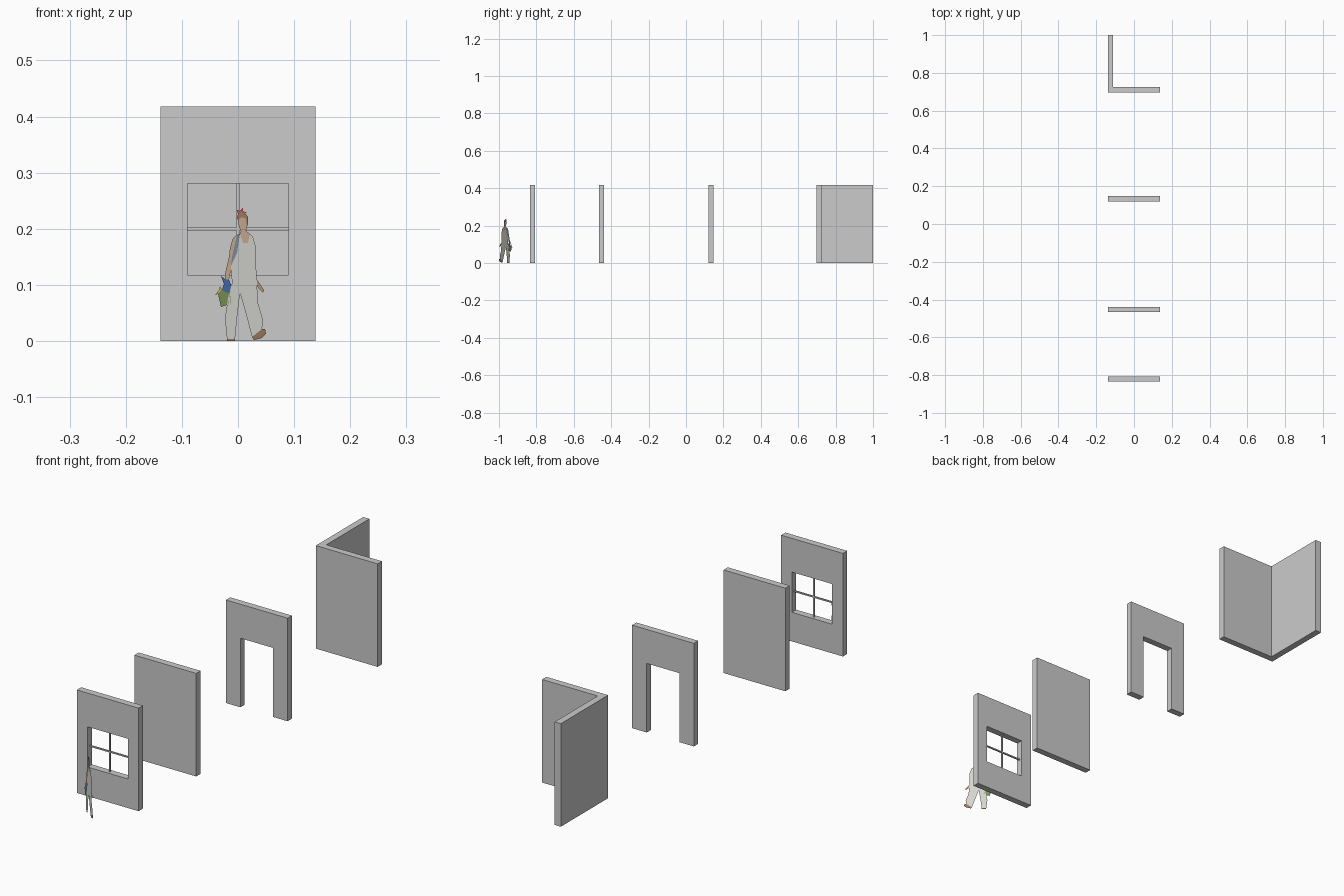
import bpy, bmesh
from mathutils import Vector

if "Cube" in bpy.data.objects:
    bpy.data.objects.remove(bpy.data.objects["Cube"])

W, H, T = 0.1385, 0.418, 0.0275   # half width, height, thickness of the walls


def make_object(name, points, faces, extrude=None, color=None):
    """Flat faces from points, optionally extruded into a solid."""
    bm = bmesh.new()
    vs = [bm.verts.new(p) for p in points]
    fs = [bm.faces.new([vs[i] for i in f]) for f in faces]
    if extrude:
        ext = bmesh.ops.extrude_face_region(bm, geom=fs, use_keep_orig=True)["geom"]
        moved = [g for g in ext if isinstance(g, bmesh.types.BMVert)]
        bmesh.ops.translate(bm, verts=moved, vec=Vector(extrude))
        bmesh.ops.recalc_face_normals(bm, faces=bm.faces[:])
    mesh = bpy.data.meshes.new(name)
    bm.to_mesh(mesh)
    bm.free()
    obj = bpy.data.objects.new(name, mesh)
    bpy.context.collection.objects.link(obj)
    if color:
        mat = bpy.data.materials.get(str(color)) or bpy.data.materials.new(str(color))
        mat.diffuse_color = (*color, 1)
        mat.use_nodes = True
        mat.node_tree.nodes["Principled BSDF"].inputs["Base Color"].default_value = mat.diffuse_color
        mesh.materials.append(mat)
    return obj


def wall(name, y, outline, faces=None):
    """Wall standing across x, front side at y."""
    pts = [(x, y, z) for x, z in outline]
    return make_object(name, pts, faces or [range(len(pts))], (0, T, 0))


def rect(x0, x1, z0, z1):
    return [(x0, z0), (x1, z0), (x1, z1), (x0, z1)]


# window wall: ring around the opening
Y_WIN = -0.835
X_WIN, Z0, Z1 = 0.09, 0.118, 0.281
ring = [(i, (i + 1) % 4, (i + 1) % 4 + 4, i + 4) for i in range(4)]
wall("window_wall", Y_WIN, rect(-W, W, 0, H) + rect(-X_WIN, X_WIN, Z0, Z1), ring)

# window bars: one cross-shaped piece in the middle of the wall
b, zc = 0.0026, (Z0 + Z1) / 2
cross = [(-b, Z0), (b, Z0), (b, zc - b), (X_WIN, zc - b), (X_WIN, zc + b), (b, zc + b),
         (b, Z1), (-b, Z1), (-b, zc + b), (-X_WIN, zc + b), (-X_WIN, zc - b), (-b, zc - b)]
make_object("window_bars", [(x, Y_WIN + T / 2 - 0.003, z) for x, z in cross],
            [range(12)], (0, 0.006, 0))

# plain wall and doorway wall
wall("plain_wall", -0.466, rect(-W, W, 0, H))
D, DH = 0.073, 0.28
wall("doorway_wall", 0.12, [(-W, 0), (-D, 0), (-D, DH), (D, DH), (D, 0),
                            (W, 0), (W, H), (-W, H)])

# corner wall: L-shaped plan pulled up
yc = 0.697
plan = [(-W, yc), (W, yc), (W, yc + T), (-W + T, yc + T), (-W + T, 1), (-W, 1)]
make_object("corner_wall", [(x, y, 0) for x, y in plan], [range(6)], (0, 0, H))


# flat cut-out worker with basket, on a slanted upright plane
def cutout(name, color, outline):
    pts = []
    for u, v in outline:   # u right, v up, in small drawing units
        x = u / 561
        pts.append((x, -0.96 - 0.8 * x, v / 561))
    return make_object(name, pts, [range(len(pts))], None, color)


SKIN, HAIR = (0.62, 0.44, 0.31), (0.36, 0.22, 0.13)
BLUE, SHOE = (0.22, 0.29, 0.36), (0.33, 0.2, 0.12)
cutout("overalls", (0.68, 0.68, 0.64), [
    (2, 107), (5, 98), (10, 98), (12, 107), (15, 104), (18, 93), (18, 76), (19, 56),
    (20, 38), (25, 21), (24, 12), (14, 4), (8, 27), (2, 48), (-1, 23), (-3, 2),
    (-11, 2), (-13, 23), (-10, 43), (-6, 58), (-7, 75), (-1, 88)])
cutout("shirt", BLUE, [(2, 107), (-1, 88), (-7, 75), (-6, 84), (-3, 97), (-1, 106)])
cutout("neck", SKIN, [(2, 107), (3, 110), (8, 110), (12, 107), (10, 98), (5, 98)])
cutout("face", SKIN, [(3, 110), (1, 114), (0, 121), (4, 124), (8, 122), (9, 114), (8, 110)])
cutout("hair", HAIR, [(0, 121), (-1, 123), (0, 127), (3, 129), (7, 128), (10, 124),
                      (10, 117), (9, 114), (8, 122), (4, 124)])
cutout("head_scarf", (0.7, 0.1, 0.16), [(0, 127), (-1, 131), (2, 130), (5, 133), (5, 130),
                                        (9, 128), (7, 128), (3, 129)])
cutout("carrying_arm", SKIN, [(-1, 106), (-5, 103), (-8, 93), (-9, 84), (-13, 67), (-13, 62),
                              (-9, 61), (-8, 66), (-6, 77), (-7, 75), (-6, 84), (-3, 97)])
cutout("glove", (0.06, 0.15, 0.42), [(-13, 62), (-17, 65), (-14, 57), (-16, 51), (-11, 48),
                                     (-8, 49), (-6, 54), (-9, 61)])
cutout("basket", (0.2, 0.3, 0.1), [(-20, 47), (-16, 51), (-11, 48), (-8, 49), (-6, 38),
                                   (-17, 34)])
cutout("basket_tools", (0.75, 0.5, 0.1), [(-20, 47), (-23, 46), (-19, 51), (-18, 55), (-16, 51)])
cutout("free_hand", (0.5, 0.36, 0.2), [(18.5, 62), (22, 57), (26, 51), (25, 48), (20, 53),
                                       (19, 56)])
cutout("front_shoe", SHOE, [(-11, 2), (-3, 2), (-3, 0), (-11, 0)])
cutout("back_shoe", SHOE, [(14, 4), (24, 12), (27, 12), (28, 7), (24, 3), (16, 1)])
